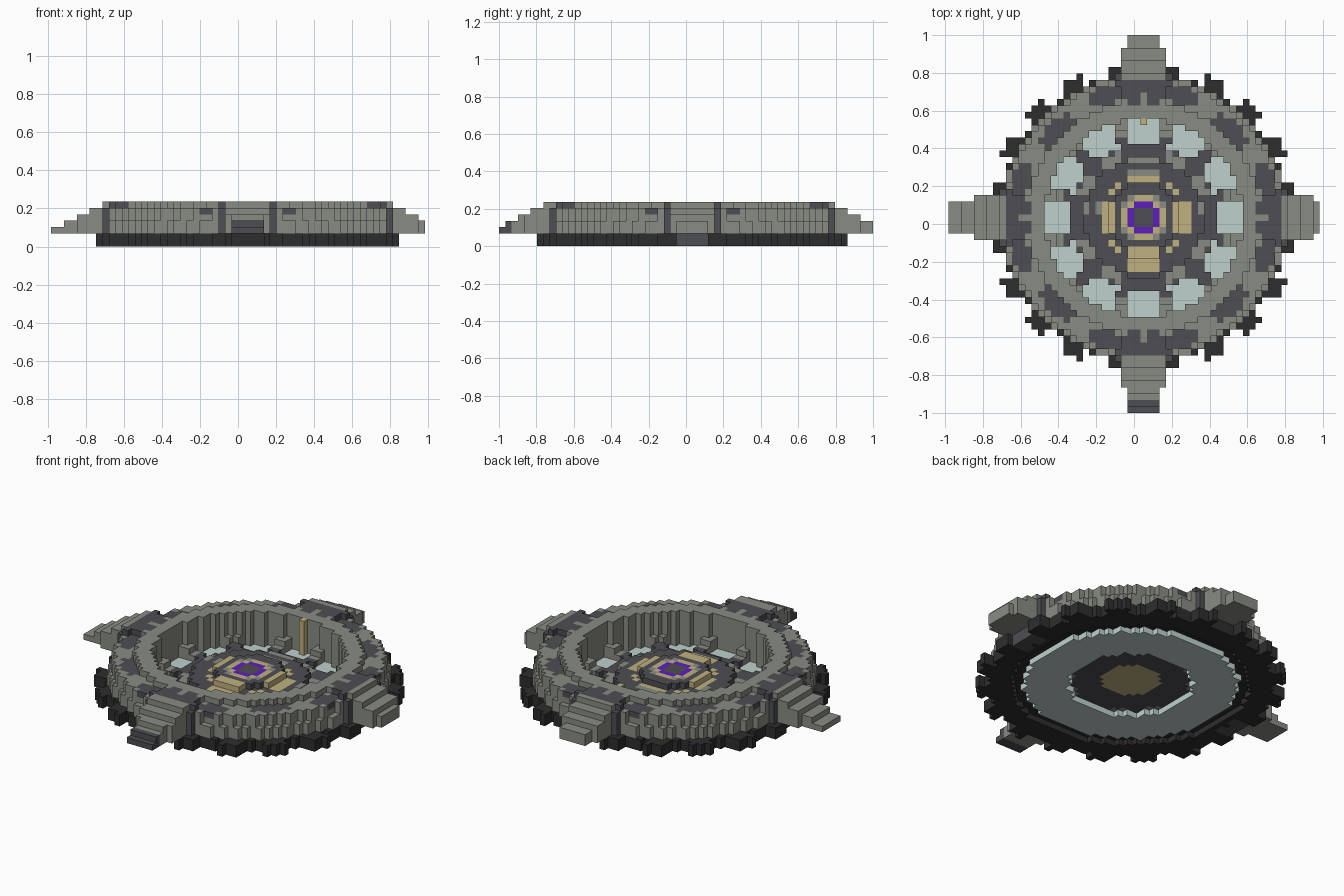
import bpy, bmesh
from math import hypot, atan2, degrees

cube = bpy.data.objects.get("Cube")
if cube:
    bpy.data.objects.remove(cube)

H = 2 / 59                                   # block size
CX, CY = 30.5 * H - 29 * H, 30.5 * H - 1.0   # centre block position

COLOURS = {
    "light_grey": (0.25, 0.26, 0.228),
    "dark_grey": (0.077, 0.075, 0.086),
    "charcoal": (0.027, 0.027, 0.027),
    "pale_panel": (0.52, 0.64, 0.61),
    "sand": (0.53, 0.44, 0.215),
    "violet": (0.11, 0.013, 0.52),
}
LIGHT, DARK, BLACK, PALE, SAND, VIOLET = range(len(COLOURS))
MATS = []
for name, rgb in COLOURS.items():
    m = bpy.data.materials.new(name)
    m.use_nodes = True
    m.diffuse_color = (*rgb, 1)
    bsdf = m.node_tree.nodes["Principled BSDF"]
    bsdf.inputs["Base Color"].default_value = (*rgb, 1)
    bsdf.inputs["Roughness"].default_value = 0.9
    MATS.append(m)

parts = {}
filled = {}


def put(part, i, j, low, high, colour):
    """Stack blocks from layer low to layer high, replacing nothing."""
    for k in range(low, high + 1):
        if (i, j, k) not in filled:
            filled[i, j, k] = colour
            parts.setdefault(part, []).append((i, j, k))


def fold(i, j):
    """Angle from the nearest axis, 0 to 45 degrees."""
    return degrees(atan2(min(abs(i), abs(j)), max(abs(i), abs(j))))


def arm(i, j, along, across):
    """Stepped arms on the four axes."""
    if along < 22 or i > 27 or j > 28:
        return
    if across > (2 if along > 26 else 3 if along > 22 else 4):
        return
    reach = along - 1 if j < -20 else along
    steps = [(22, 6), (24, 5), (26, 4), (28, 3), (30, 2)]
    top = next(t for limit, t in steps if reach <= limit)
    shoulder = across == 4
    put("arms", i, j, 2, 5 if shoulder else top, DARK if shoulder or j < -28 else LIGHT)


def lower_ring(i, j, r, a, along, across):
    """Toothed dark ring under the wall."""
    tooth = min(abs(a - t) for t in (10, 27.5, 45)) < 4
    if 17 <= r < (24.3 if tooth else 22.6) and abs(i) <= 23:
        under_arm = abs(j) <= 2 and r > 20
        put("lower_ring", i, j, 0 if r >= 19 else 1, 1, DARK if under_arm else BLACK)


def wall(i, j, r, a, along, across):
    """Tall ring wall, stepping down outwards, with dark bands."""
    if 15.5 <= r < 17.8:
        put("rim", i, j, 1, 6, LIGHT)
    elif 17.8 <= r < 22.2:
        spike = across == 0 and r < 20
        axis_band = a < 24 and 17.7 + a * 0.06 <= r < 21.4
        corner_band = a > 35 and 18.3 <= r < 20.6
        put("rim", i, j, 2, 3 if r > 21.6 else 4, LIGHT)
        if r < 21.6:
            dark = (axis_band or corner_band) and not spike
            put("rim", i, j, 5, 6 if a < 11 or r < 18.3 else 5, DARK if dark else LIGHT)


def floor(i, j, r, a, along, across):
    """Pale floor ring with raised dividers between twelve panels."""
    if 10 <= r < 17:
        put("floor_panels", i, j, 0, 0, PALE)
    if 11.6 <= r < 15.5 and ((across > 2 and a < 19) or a > 41):
        if r > 14.3:
            put("dividers", i, j, 1, 2, LIGHT)
        else:
            put("dividers", i, j, 1, 1, DARK if a > 41 or r < 13 else LIGHT)


def core(i, j, r, a, along, across):
    """Stepped platform with a violet square and sand-coloured slabs."""
    if r >= 11.6:
        return
    top = 3 if r < 5.5 else 2 if r < 9.3 else 1
    colour = LIGHT if 9.3 <= r < 11 and 20 < a < 40 else DARK
    if along == 2:
        colour = SAND if across == 2 else VIOLET
    elif along == 3:
        colour = (SAND, SAND, LIGHT, DARK)[across]
    elif along > 3 and across <= 2:
        if abs(i) > abs(j) and 5 <= along <= (7 if i > 0 else 6):
            colour = SAND
        elif j < 0 and abs(j) > abs(i) and 5 <= along <= 8:
            colour, top = SAND, 3 if along < 7 else 2
        elif j > 0 and along in (6, 7, 9):
            colour = SAND if along == 6 else LIGHT
    elif a > 35 and 6.2 <= r < 6.9:
        colour = SAND
    # the middle shows sand from beneath
    put("core", i, j, 1, 1, SAND if r < 5 else colour if top == 1 else DARK)
    put("core", i, j, 2, top, colour)


# tall sand post on the back wall
put("back_post", 0, 15, 1, 6, SAND)

for i in range(-30, 31):
    for j in range(-30, 31):
        along, across = max(abs(i), abs(j)), min(abs(i), abs(j))
        arm(i, j, along, across)
        for section in (lower_ring, wall, floor, core):
            section(i, j, hypot(i, j), fold(i, j), along, across)

# raised tips on the left and back arms
for t in range(-2, 3):
    put("arms", 27, t, 3, 3, LIGHT)
    put("arms", t, 28, 3, 3, LIGHT)

SIDES = [(axis, s) for axis in range(3) for s in (0, 1)]
LOOP = ((0, 0), (1, 0), (1, 1), (0, 1))


def build(part, cells):
    """Join the visible block faces of one part into a mesh."""
    bm = bmesh.new()
    cache = {}

    def vert(p):
        if p not in cache:
            x, y, z = p
            cache[p] = bm.verts.new((CX + (x - 0.5) * H, CY + (y - 0.5) * H, z * H))
        return cache[p]

    for c in cells:
        for axis, s in SIDES:
            n = list(c)
            n[axis] += 2 * s - 1
            if tuple(n) in filled:
                continue
            u, v = (axis + 1) % 3, (axis + 2) % 3
            corners = []
            for du, dv in (LOOP if s else LOOP[::-1]):
                p = list(c)
                p[axis] += s
                p[u] += du
                p[v] += dv
                corners.append(vert(tuple(p)))
            bm.faces.new(corners).material_index = filled[c]
    mesh = bpy.data.meshes.new(part)
    for m in MATS:
        mesh.materials.append(m)
    bm.to_mesh(mesh)
    bm.free()
    bpy.context.collection.objects.link(bpy.data.objects.new(part, mesh))


for part, cells in parts.items():
    build(part, cells)
